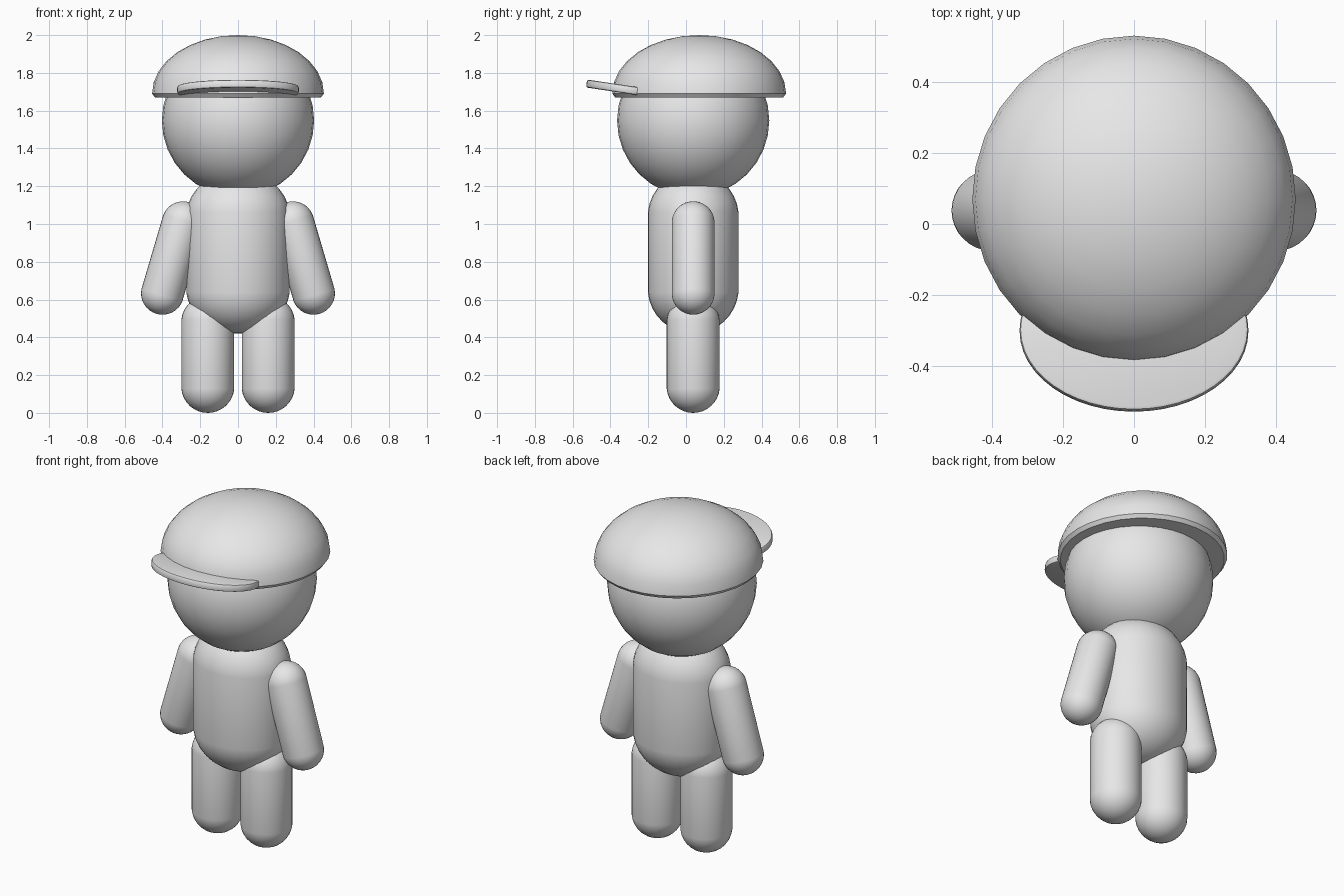
import bpy, bmesh, math
from mathutils import Matrix, Vector

if "Cube" in bpy.data.objects:
    bpy.data.objects.remove(bpy.data.objects["Cube"], do_unlink=True)

# One plain grey for everything
grey = bpy.data.materials.new("light_grey")
grey.use_nodes = True
grey.diffuse_color = (0.8, 0.8, 0.8, 1)
grey.node_tree.nodes["Principled BSDF"].inputs["Base Color"].default_value = (0.8, 0.8, 0.8, 1)

MID_Y = 0.038  # the body's depth centre


def finish(name, bm):
    bmesh.ops.recalc_face_normals(bm, faces=bm.faces)
    mesh = bpy.data.meshes.new(name)
    bm.to_mesh(mesh)
    bm.free()
    mesh.materials.append(grey)
    obj = bpy.data.objects.new(name, mesh)
    bpy.context.collection.objects.link(obj)
    bpy.ops.object.select_all(action='DESELECT')
    obj.select_set(True)
    bpy.context.view_layer.objects.active = obj
    bpy.ops.object.shade_smooth_by_angle(angle=math.radians(35))
    return obj


def capsule(name, low, high, radius, wide=1.0):
    """Round-ended tube between the two cap centres."""
    low, high = Vector(low), Vector(high)
    axis = high - low
    rings = 17
    bm = bmesh.new()
    bmesh.ops.create_uvsphere(bm, u_segments=32, v_segments=rings, radius=radius)
    fit = 1 / math.cos(math.pi / (2 * rings))
    for v in bm.verts:
        v.co.x *= fit * wide
        v.co.y *= fit
        v.co.z += math.copysign(axis.length / 2, v.co.z)
    turn = axis.to_track_quat('Z', 'Y').to_matrix().to_4x4() if abs(axis.x) > 0 else Matrix()
    bm.transform(Matrix.Translation((low + high) / 2) @ turn)
    return finish(name, bm)


# Torso, slightly wider than deep
capsule("torso", (0, MID_Y, 0.66), (0, MID_Y, 1.04), 0.24, wide=1.14)

# Limbs
for side, s in (("left", 1), ("right", -1)):
    capsule(side + "_leg", (s * 0.16, MID_Y, 0.14), (s * 0.16, MID_Y, 0.48), 0.14)
    capsule(side + "_arm", (s * 0.40, MID_Y, 0.633), (s * 0.29, MID_Y, 1.007), 0.113)

# Head
bm = bmesh.new()
bmesh.ops.create_uvsphere(bm, u_segments=32, v_segments=16, radius=0.403)
bm.transform(Matrix.Translation((0, MID_Y, 1.548)))
finish("head", bm)

# Cap dome: upper half ellipsoid with a tapered rim and flat underside
bm = bmesh.new()
bmesh.ops.create_uvsphere(bm, u_segments=32, v_segments=16, radius=1)
for v in bm.verts:
    if v.co.z < -0.001:
        v.co = (v.co.x * 0.985, v.co.y * 0.985, -0.065)
bm.transform(Matrix.Translation((0, 0.07, 1.69)) @ Matrix.Diagonal((0.455, 0.46, 0.31, 1)))
finish("cap_dome", bm)

# Visor: tilted elliptical disc with softened edges
bm = bmesh.new()
bmesh.ops.create_cone(bm, cap_ends=True, segments=48, radius1=1, radius2=1, depth=0.042)
bm.transform(Matrix.Diagonal((0.322, 0.229, 1, 1)))
rim = [e for e in bm.edges if abs(e.verts[0].co.z - e.verts[1].co.z) < 0.001]
bmesh.ops.bevel(bm, geom=rim, offset=0.01, segments=2, profile=0.5, affect='EDGES')
bm.transform(Matrix.Translation((0, -0.30, 1.71)) @ Matrix.Rotation(math.radians(-8.5), 4, 'X'))
finish("cap_visor", bm)
